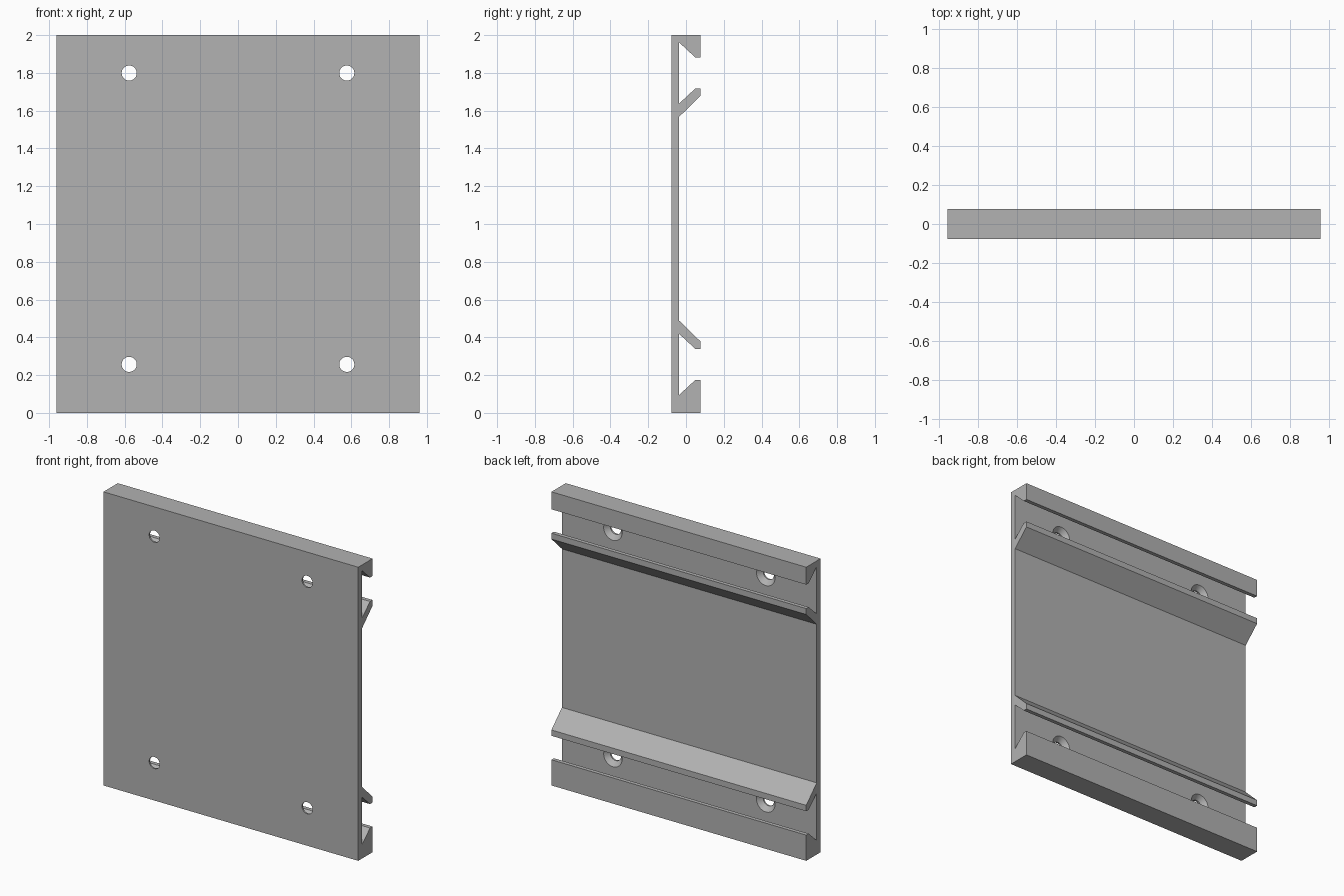
import bpy
import bmesh
from math import cos, sin, tau, radians

cube = bpy.data.objects.get("Cube")
if cube:
    bpy.data.objects.remove(cube, do_unlink=True)

HALF_W, FRONT, WEB, BACK = 0.96, -0.077, -0.036, 0.077
MIRROR_Z = 2.056  # sum of heights of matching lower and upper rail points

grey = bpy.data.materials.new("plain grey")
grey.use_nodes = True
colour = (0.445, 0.445, 0.445, 1)
grey.diffuse_color = colour
grey.node_tree.nodes["Principled BSDF"].inputs["Base Color"].default_value = colour


def make_object(name, bm):
    bmesh.ops.recalc_face_normals(bm, faces=bm.faces)
    mesh = bpy.data.meshes.new(name)
    bm.to_mesh(mesh)
    bm.free()
    mesh.materials.append(grey)
    obj = bpy.data.objects.new(name, mesh)
    bpy.context.collection.objects.link(obj)
    return obj


def bridge(bm, rings):
    """Skin a row of rings and cap both ends."""
    loops = [[bm.verts.new(p) for p in ring] for ring in rings]
    n = len(loops[0])
    for a, b in zip(loops, loops[1:]):
        for i in range(n):
            j = (i + 1) % n
            bm.faces.new((a[i], a[j], b[j], b[i]))
    bm.faces.new(loops[0])
    bm.faces.new(loops[-1])


# Extruded plate: lower lip and slanted rib, repeated mirrored at the top
rail = [(BACK, 0.175), (0.05, 0.175), (WEB, 0.095),
        (WEB, 0.418), (0.05, 0.338), (BACK, 0.338), (BACK, 0.378), (WEB, 0.488)]
upper = [(y, MIRROR_Z - z) for y, z in reversed(rail)]
profile = [(FRONT, 0), (BACK, 0)] + rail + upper + [(BACK, 2), (FRONT, 2)]
bm = bmesh.new()
bridge(bm, [[(x, y, z) for y, z in profile] for x in (-HALF_W, HALF_W)])
plate = make_object("mounting_plate", bm)

# Countersunk screw holes
lathe = [(FRONT - 0.02, 0.04), (WEB - 0.03, 0.04), (WEB, 0.07), (WEB + 0.01, 0.07)]
bm = bmesh.new()
for x in (-0.576, 0.576):
    for z in (0.257, MIRROR_Z - 0.257):
        bridge(bm, [[(x + r * cos(tau * i / 32), y, z + r * sin(tau * i / 32))
                     for i in range(32)] for y, r in lathe])
cutter = make_object("screw_hole_cutter", bm)
cutter.hide_render = True

bpy.ops.object.select_all(action="DESELECT")
bpy.context.view_layer.objects.active = plate
plate.select_set(True)
cut = plate.modifiers.new("screw_holes", "BOOLEAN")
cut.operation = "DIFFERENCE"
cut.solver = "EXACT"
cut.object = cutter
bpy.ops.object.modifier_apply(modifier=cut.name)
bpy.data.objects.remove(cutter, do_unlink=True)
bpy.ops.object.shade_smooth_by_angle(angle=radians(30))
